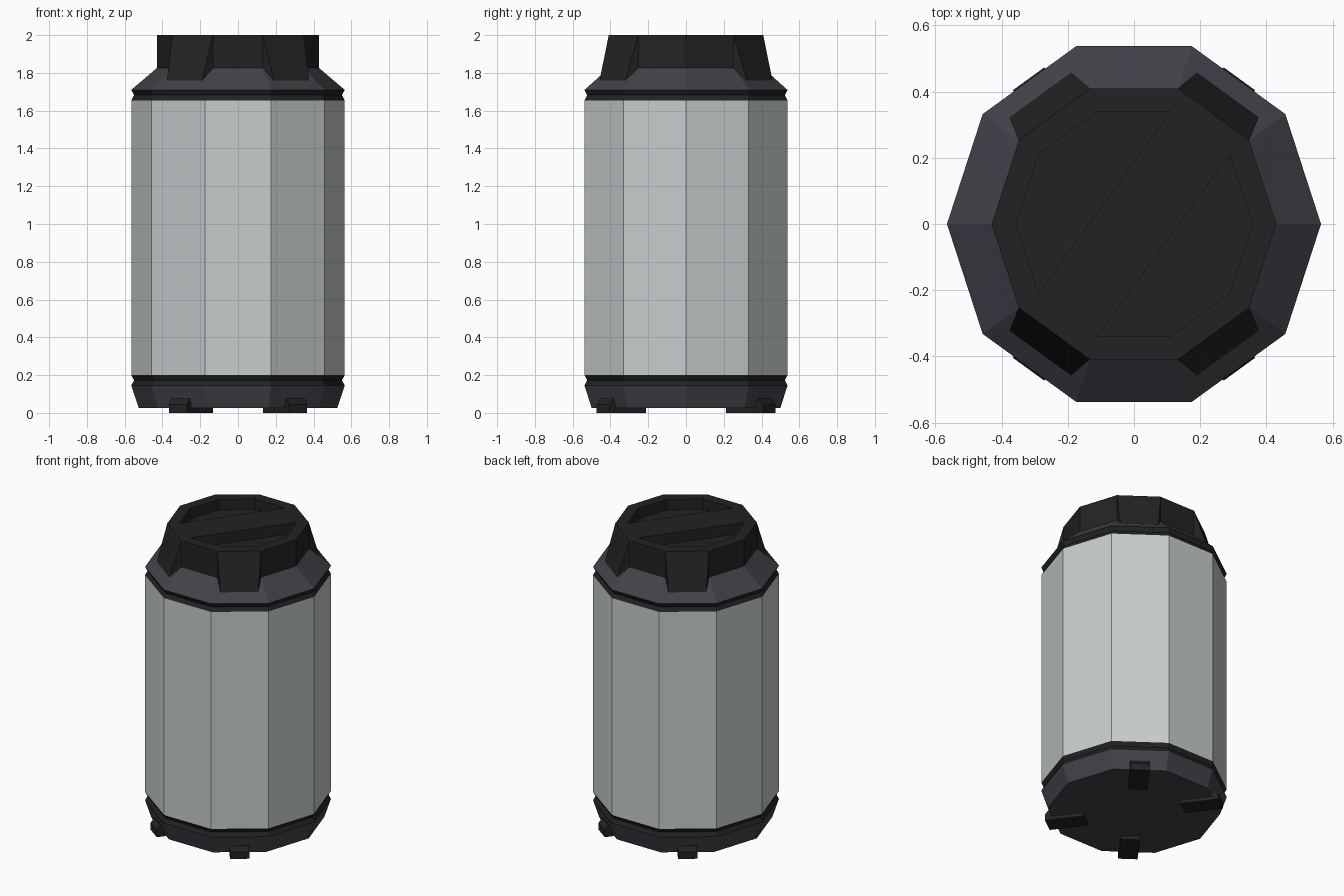
import bpy, bmesh, math
from mathutils import Vector

if "Cube" in bpy.data.objects:
    bpy.data.objects.remove(bpy.data.objects["Cube"])


def material(name, rgb):
    m = bpy.data.materials.new(name)
    m.diffuse_color = (*rgb, 1)
    m.use_nodes = True
    m.node_tree.nodes["Principled BSDF"].inputs["Base Color"].default_value = m.diffuse_color
    return m


GREY = material("pale grey", (0.56, 0.61, 0.60))
PURPLE = material("dark purple grey", (0.056, 0.053, 0.066))
BLACK = material("black", (0.0165, 0.0165, 0.0165))
SIDES = 10


def add(name, verts, faces, mat):
    me = bpy.data.meshes.new(name)
    bm = bmesh.new()
    vs = [bm.verts.new(v) for v in verts]
    for f in faces:
        bm.faces.new([vs[i] for i in f])
    bmesh.ops.recalc_face_normals(bm, faces=bm.faces)
    bm.to_mesh(me)
    bm.free()
    me.materials.append(mat)
    ob = bpy.data.objects.new(name, me)
    bpy.context.collection.objects.link(ob)
    return ob


def loft(name, rings, mat, caps=(True, True)):
    """Skin a stack of equal-length point loops."""
    n = len(rings[0])
    verts = [p for r in rings for p in r]
    faces = [(k * n + i, k * n + (i + 1) % n, (k + 1) * n + (i + 1) % n, (k + 1) * n + i)
             for k in range(len(rings) - 1) for i in range(n)]
    if caps[0]:
        faces.append(tuple(range(n))[::-1])
    if caps[1]:
        faces.append(tuple(range(len(verts) - n, len(verts))))
    return add(name, verts, faces, mat)


def decagon(r, z):
    return [(r * math.cos(math.tau * i / SIDES), r * math.sin(math.tau * i / SIDES), z)
            for i in range(SIDES)]


def turned(name, profile, mat, caps=(False, False)):
    return loft(name, [decagon(r, z) for r, z in profile], mat, caps)


# Shell, from the ground up
turned("base", [(0.525, 0.025), (0.565, 0.145)], PURPLE, (True, False))
turned("lower_ring", [(0.565, 0.145), (0.55, 0.172), (0.565, 0.2)], BLACK)
turned("body", [(0.565, 0.2), (0.565, 1.655)], GREY)
turned("upper_ring", [(0.565, 1.655), (0.55, 1.682), (0.565, 1.71)], BLACK)
turned("shoulder", [(0.565, 1.71), (0.43, 1.825)], PURPLE)

# Lid with two pockets that leave a diagonal grip bar
lid = turned("lid", [(0.43, 1.8), (0.43, 2.0)], BLACK, (True, True))
for k in (2, 7):
    rim = [decagon(0.357, 0)[(k + i) % SIDES] for i in range(5)]
    cutter = loft("pocket_cutter", [[(x, y, z) for x, y, _ in rim] for z in (1.93, 2.1)], BLACK)
    mod = lid.modifiers.new("pocket", 'BOOLEAN')
    mod.operation, mod.solver, mod.object = 'DIFFERENCE', 'EXACT', cutter
    bpy.context.view_layer.objects.active = lid
    bpy.ops.object.modifier_apply(modifier=mod.name)
    bpy.data.objects.remove(cutter)

# Lugs and feet sit on the four diagonal sides
for i, deg in enumerate((54, 126, 234, 306)):
    a = math.radians(deg)
    n = Vector((math.cos(a), math.sin(a), 0))
    t = Vector((-math.sin(a), math.cos(a), 0))

    def at(d, s, z):
        return n * d + t * s + Vector((0, 0, z))

    # Sloping wedge lug against the lid
    add(f"lid_lug_{i + 1}",
        [at(0.409, -0.133, 2), at(0.409, 0.133, 2),
         at(0.482, -0.115, 1.76), at(0.482, 0.115, 1.76),
         at(0.409, -0.133, 1.76), at(0.409, 0.133, 1.76)],
        [(0, 2, 3, 1), (0, 4, 2), (1, 3, 5), (2, 4, 5, 3), (0, 1, 5, 4)], BLACK)

    # Foot that wraps the bottom edge
    side = [(0.305, 0), (0.542, 0), (0.542, 0.045), (0.518, 0.075), (0.46, 0.075),
            (0.46, 0.03), (0.305, 0.03)]
    loft(f"foot_{i + 1}", [[at(d, s, z) for d, z in side] for s in (-0.059, 0.059)], BLACK)
